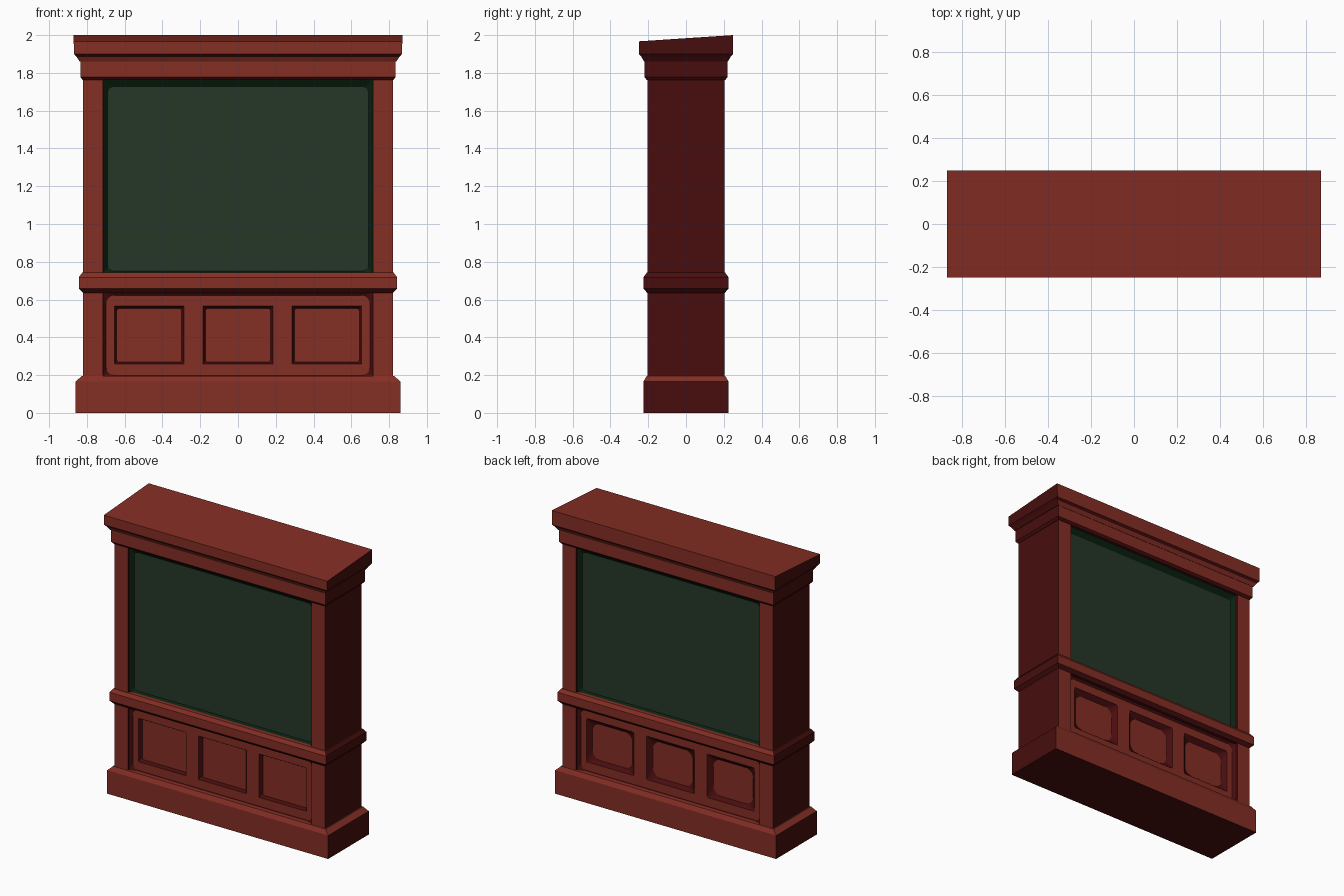
import bpy, bmesh, math

if "Cube" in bpy.data.objects:
    bpy.data.objects.remove(bpy.data.objects["Cube"])


def material(name, rgb):
    m = bpy.data.materials.new(name)
    lin = [((c / 255 + 0.055) / 1.055) ** 2.4 if c > 10 else c / 255 / 12.92 for c in rgb]
    m.diffuse_color = (*lin, 1)
    m.use_nodes = True
    m.node_tree.nodes["Principled BSDF"].inputs["Base Color"].default_value = m.diffuse_color
    return m


RED = material("red wood", (132, 46, 36))
DARK = material("dark red wood", (72, 13, 14))
GREEN = material("green board", (37, 55, 39))
DEEP = material("dark green edge", (9, 33, 16))


def finish(name, bm, mats):
    me = bpy.data.meshes.new(name)
    for m in mats:
        me.materials.append(m)
    bm.to_mesh(me)
    bm.free()
    ob = bpy.data.objects.new(name, me)
    bpy.context.collection.objects.link(ob)
    return ob


def paint_wood(bm):
    # ends and undersides of the woodwork are the darker red
    bmesh.ops.recalc_face_normals(bm, faces=bm.faces)
    bm.normal_update()
    for f in bm.faces:
        f.material_index = int(abs(f.normal.x) > 0.72 or f.normal.z < -0.5)


def add_box(bm, x0, x1, y0, y1, z0, z1):
    vs = [bm.verts.new((x, y, z)) for z in (z0, z1)
          for x, y in ((x0, y0), (x1, y0), (x1, y1), (x0, y1))]
    for q in ((3, 2, 1, 0), (4, 5, 6, 7), (0, 1, 5, 4), (1, 2, 6, 5), (2, 3, 7, 6), (3, 0, 4, 7)):
        bm.faces.new([vs[i] for i in q])


def moulding(name, levels, front_drop=0):
    # stack of rectangles (half width, half depth, height)
    bm = bmesh.new()
    rings = [[bm.verts.new((sx * hx, sy * hy, z))
              for sx, sy in ((-1, -1), (1, -1), (1, 1), (-1, 1))] for hx, hy, z in levels]
    for a, b in zip(rings, rings[1:]):
        for i in range(4):
            j = (i + 1) % 4
            bm.faces.new((a[i], a[j], b[j], b[i]))
    bm.faces.new(rings[0][::-1])
    bm.faces.new(rings[-1])
    for v in rings[-1][:2]:
        v.co.z -= front_drop
    paint_wood(bm)
    return finish(name, bm, [RED, DARK])


def rounded_rect(x0, x1, z0, z1, r, n=5):
    pts = []
    for cx, cz, a0 in ((x1 - r, z1 - r, 0), (x0 + r, z1 - r, 90),
                       (x0 + r, z0 + r, 180), (x1 - r, z0 + r, 270)):
        for k in range(n + 1):
            a = math.radians(a0 + 90 * k / n)
            pts.append((cx + r * math.cos(a), cz + r * math.sin(a)))
    return pts


def lip(name, outer, inner, r, y_out, y_in, mat):
    # sloping border from a square opening to a rounded one
    bm = bmesh.new()
    a = [bm.verts.new((x, y_out, z)) for x, z in rounded_rect(*outer, 0.002)]
    b = [bm.verts.new((x, y_in, z)) for x, z in rounded_rect(*inner, r)]
    n = len(a)
    for i in range(n):
        j = (i + 1) % n
        f = bm.faces.new((a[i], b[i], b[j], a[j]))
        if y_out < 0:
            f.normal_flip()
    bm.normal_update()
    # the border must face away from the middle of the cabinet
    if sum(f.normal.y for f in bm.faces) * y_out < 0:
        bmesh.ops.reverse_faces(bm, faces=bm.faces)
    finish(name, bm, [mat])


# horizontal mouldings
moulding("base", [(.86, .226, 0), (.86, .226, .165), (.828, .208, .195)])
moulding("middle_rail", [(.82, .205, .635), (.843, .225, .658),
                         (.843, .225, .718), (.825, .208, .742)])
moulding("frieze", [(.822, .207, 1.762), (.835, .22, 1.778), (.835, .22, 1.863)])
moulding("cornice", [(.838, .222, 1.86), (.855, .236, 1.885), (.868, .25, 1.9),
                     (.87, .25, 2.0)], front_drop=.033)

# corner posts
for side, sx in (("left", -1), ("right", 1)):
    bm = bmesh.new()
    add_box(bm, *sorted((sx * .715, sx * .82)), -.205, .205, .18, 1.775)
    paint_wood(bm)
    finish(side + "_post", bm, [RED, DARK])

# green board
bm = bmesh.new()
add_box(bm, -.72, .72, -.165, .165, .72, 1.78)
finish("board", bm, [GREEN])

# sunken panel core and the frame of stiles and rails over it
bm = bmesh.new()
add_box(bm, -.72, .72, -.145, .145, .18, .66)
finish("panel_core", bm, [RED])
panels = [(-.655, -.285), (-.185, .185), (.285, .655)]
Z0, Z1 = .26, .565
bm = bmesh.new()
add_box(bm, -.72, .72, -.172, .172, .18, Z0)
add_box(bm, -.72, .72, -.172, .172, Z1, .66)
edges = [-.72] + [x for p in panels for x in p] + [.72]
for x0, x1 in zip(edges[::2], edges[1::2]):
    add_box(bm, x0, x1, -.172, .172, Z0, Z1)
paint_wood(bm)
finish("panel_frame", bm, [RED, DARK])

# dark borders on both faces
for face, s in (("front", -1), ("back", 1)):
    lip(face + "_board_edge", (-.716, .716, .735, 1.768), (-.69, .69, .752, 1.725),
        .03, s * .192, s * .166, DEEP)
    lip(face + "_frame_edge", (-.716, .716, .19, .645), (-.698, .698, .198, .622),
        .045, s * .192, s * .173, DARK)
    w, r = (.013, .012) if s < 0 else (.03, .06)
    for i, (x0, x1) in enumerate(panels):
        lip(f"{face}_panel_edge_{i + 1}", (x0, x1, Z0, Z1),
            (x0 + w, x1 - w, Z0 + w * .7, Z1 - w), r, s * .173, s * .146, DARK)
